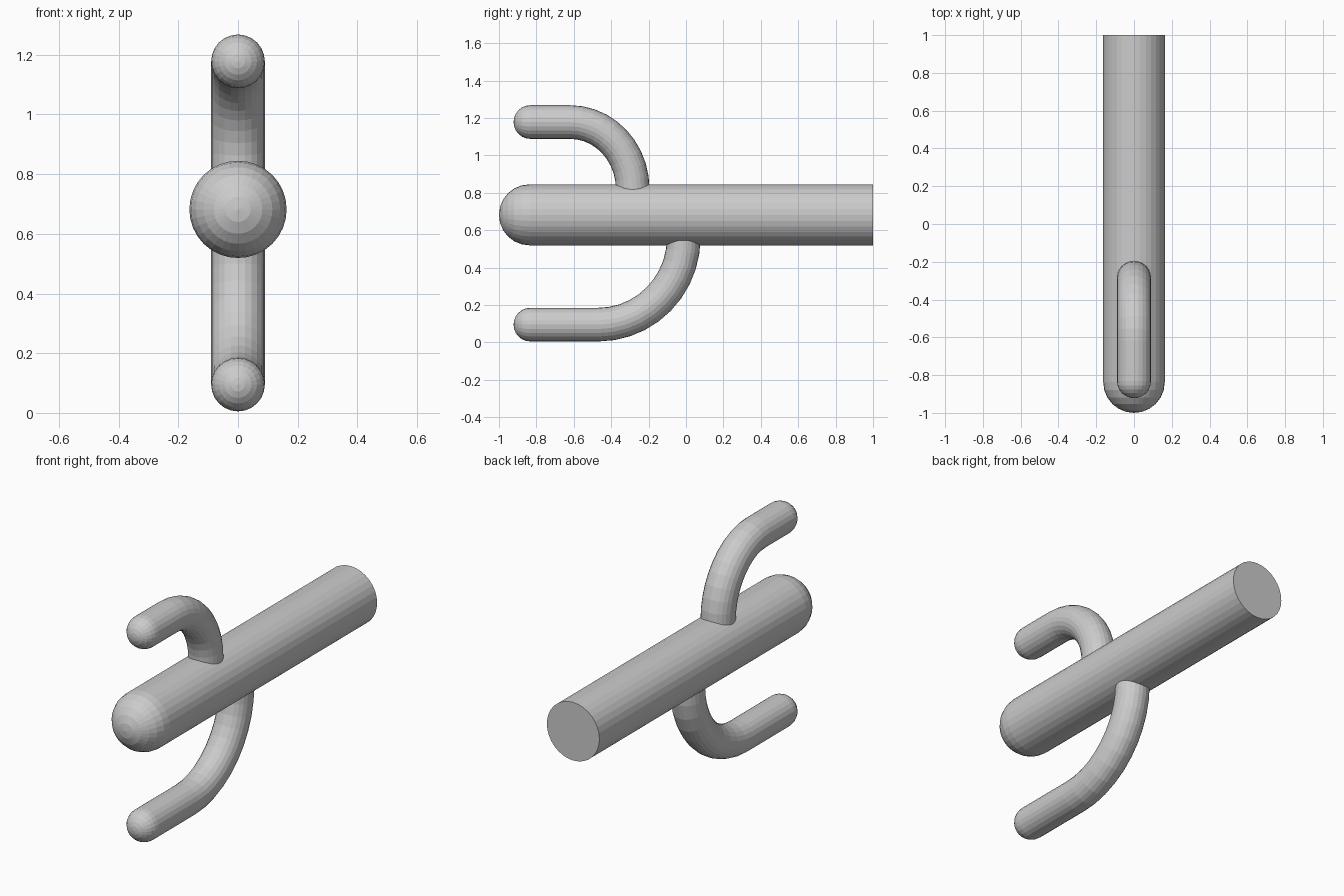
import bpy, bmesh
from math import sin, cos, pi
from mathutils import Vector

if "Cube" in bpy.data.objects:
    bpy.data.objects.remove(bpy.data.objects["Cube"])


def tube(name, path, radius, sides, dome_rings=6):
    """Sweep a circle along a (y, z) path that starts with a rounded tip and ends flat."""
    pts = [Vector((0, y, z)) for y, z in path]
    back = (pts[0] - pts[1]).normalized()
    # rings of the rounded tip, then rings along the path
    rings = []
    for i in range(1, dome_rings):
        a = pi / 2 * i / dome_rings
        rings.append((pts[0] + back * radius * cos(a), -back, radius * sin(a)))
    for i, p in enumerate(pts):
        t = pts[min(i + 1, len(pts) - 1)] - pts[max(i - 1, 0)]
        rings.append((p, t.normalized(), radius))

    bm = bmesh.new()
    side = Vector((1, 0, 0))
    loops = []
    for centre, tangent, r in rings:
        up = side.cross(tangent)
        loops.append([bm.verts.new(centre + side * r * cos(2 * pi * k / sides)
                                   + up * r * sin(2 * pi * k / sides))
                      for k in range(sides)])
    tip = bm.verts.new(pts[0] + back * radius)
    for k in range(sides):
        n = (k + 1) % sides
        bm.faces.new((tip, loops[0][k], loops[0][n]))
        for a, b in zip(loops, loops[1:]):
            bm.faces.new((a[k], b[k], b[n], a[n]))
    bm.faces.new(loops[-1])
    bmesh.ops.recalc_face_normals(bm, faces=bm.faces)
    mesh = bpy.data.meshes.new(name)
    bm.to_mesh(mesh)
    bm.free()
    obj = bpy.data.objects.new(name, mesh)
    bpy.context.collection.objects.link(obj)
    return obj


def arm_path(tip_y, arm_z, bend_y, root_y, root_z, inner_z, steps=10):
    """Straight run from the tip, a quarter bend, then into the trunk."""
    path = [(tip_y, arm_z), ((tip_y + bend_y) / 2, arm_z)]
    for i in range(steps + 1):
        a = pi / 2 * i / steps
        path.append((bend_y + (root_y - bend_y) * sin(a),
                     root_z + (arm_z - root_z) * cos(a)))
    path.append((root_y, inner_z))
    return path


# Trunk lying along y, rounded in front, cut flat at the back
tube("trunk", [(-0.837, 0.682), (1.0, 0.682)], 0.163, 32)

# Upper and lower curved arms
tube("upper_arm", arm_path(-0.832, 1.178, -0.62, -0.285, 0.82, 0.76), 0.09, 24)
tube("lower_arm", arm_path(-0.832, 0.095, -0.47, -0.012, 0.56, 0.61), 0.09, 24)
